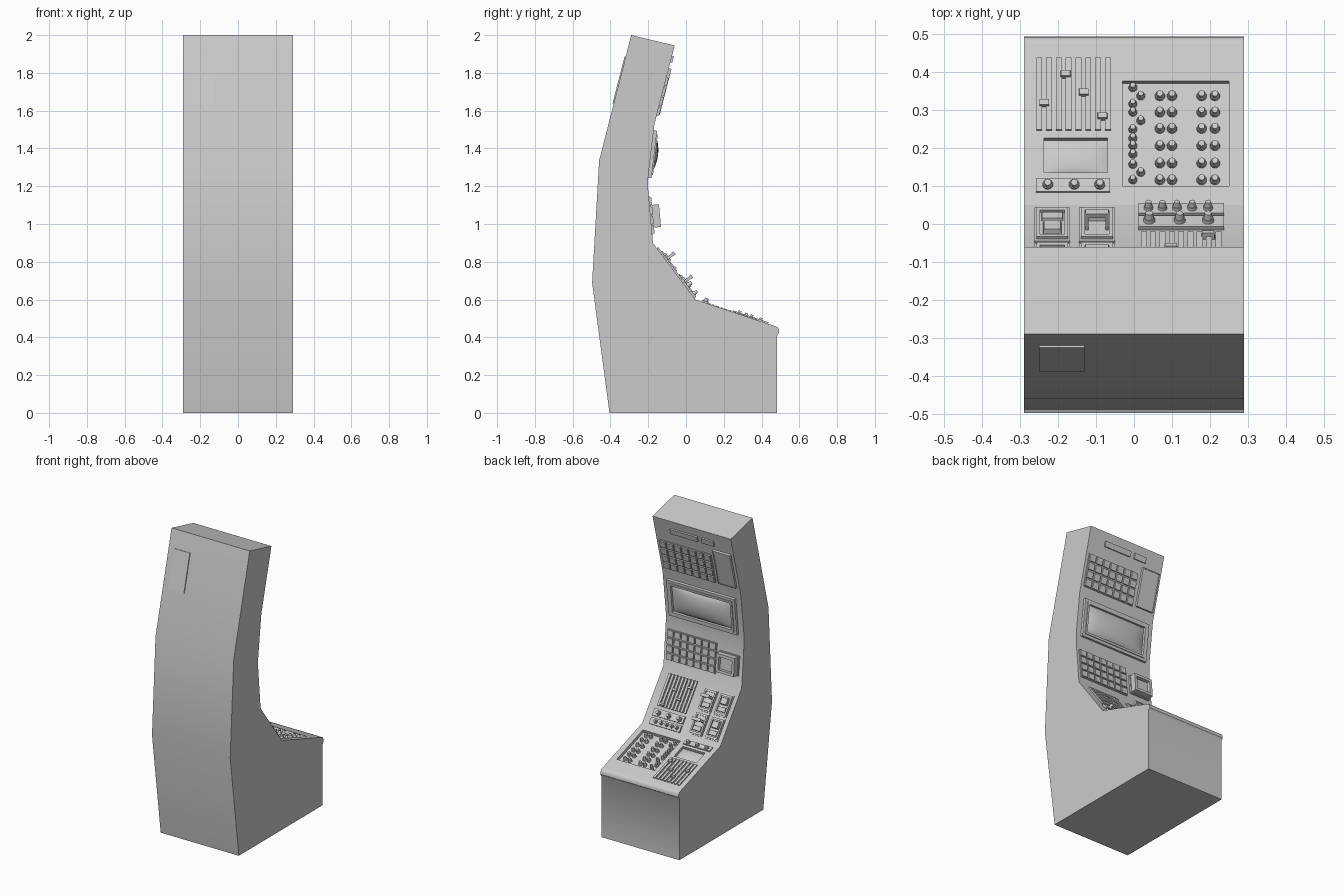
import bpy, bmesh
from mathutils import Vector, Matrix

if "Cube" in bpy.data.objects:
    bpy.data.objects.remove(bpy.data.objects["Cube"])

# Side profile (y, z), extruded across the cabinet width
LIP, DESK, BEND, LOW, MID, UP, TOP = ((.47, .46), (.05, .60), (-.175, .90), (-.20, 1.18),
                                      (-.20, 1.25), (-.167, 1.53), (-.06, 1.945))
PROFILE = [(-.405, 0), (.483, 0), (.483, .41), (.493, .425), (.492, .442), (.483, .455),
           LIP, DESK, BEND, LOW, MID, UP, TOP, (-.29, 2.0), (-.46, 1.335), (-.497, .69)]
W = .29


class Panel:
    """Places points on a sloped panel: x, world y or z along it, height above it."""
    def __init__(self, a, b, axis):
        self.a, self.d, self.axis = Vector(a), Vector(b) - Vector(a), axis
        n = Vector((-self.d[1], self.d[0])).normalized()
        self.n = Vector((0, n[0], n[1]))

    def at(self, x, t, h=0):
        p = self.a + self.d * ((t - self.a[self.axis]) / self.d[self.axis])
        return Vector((x, p[0], p[1])) + self.n * h


class Part:
    """Collects boxes, knobs and domes of one part into a mesh."""
    def __init__(self, name, panel):
        self.name, self.p, self.bm = name, panel, bmesh.new()

    def box(self, x0, x1, t0, t1, h, h0=-.004, inset=0):
        i = inset
        lo = [(x0, t0), (x1, t0), (x1, t1), (x0, t1)]
        hi = [(x0 + i, t0 + i), (x1 - i, t0 + i), (x1 - i, t1 - i), (x0 + i, t1 - i)]
        a = [self.bm.verts.new(self.p.at(x, t, h0)) for x, t in lo]
        b = [self.bm.verts.new(self.p.at(x, t, h)) for x, t in hi]
        self.bm.faces.new(a)
        self.bm.faces.new(b)
        for k in range(4):
            j = (k + 1) % 4
            self.bm.faces.new((a[k], a[j], b[j], b[k]))

    def ring(self, x0, x1, t0, t1, w, h, h0=-.004):
        self.box(x0, x1, t0, t0 + w, h, h0)
        self.box(x0, x1, t1 - w, t1, h, h0)
        self.box(x0, x0 + w, t0 + w, t1 - w, h, h0)
        self.box(x1 - w, x1, t0 + w, t1 - w, h, h0)

    def knob(self, x, t, r, h, h0=0):
        rot = self.p.n.to_track_quat('Z', 'Y').to_matrix().to_4x4()
        for r1, r2, a, b in ((r, r * .9, 0, .45), (r * .75, r * .6, .4, 1)):
            m = Matrix.Translation(self.p.at(x, t, h0 + h * (a + b) / 2)) @ rot
            bmesh.ops.create_cone(self.bm, cap_ends=True, segments=14, radius1=r1,
                                  radius2=r2, depth=h * (b - a), matrix=m)

    def dome(self, x0, x1, t0, t1, h0, bulge, n=12):
        g = [[self.bm.verts.new(self.p.at(
            x0 + (x1 - x0) * i / n, t0 + (t1 - t0) * j / n,
            h0 + bulge * ((1 - (2 * i / n - 1) ** 2) * (1 - (2 * j / n - 1) ** 2)) ** .6))
            for j in range(n + 1)] for i in range(n + 1)]
        for i in range(n):
            for j in range(n):
                f = self.bm.faces.new((g[i][j], g[i + 1][j], g[i + 1][j + 1], g[i][j + 1]))
                f.normal_update()
                if f.normal.dot(self.p.n) < 0:
                    f.normal_flip()

    def finish(self, smooth=False, fix=True):
        if fix:
            bmesh.ops.recalc_face_normals(self.bm, faces=self.bm.faces)
        me = bpy.data.meshes.new(self.name)
        self.bm.to_mesh(me)
        self.bm.free()
        ob = bpy.data.objects.new(self.name, me)
        bpy.context.collection.objects.link(ob)
        if smooth:
            bpy.context.view_layer.objects.active = ob
            bpy.ops.object.select_all(action='DESELECT')
            ob.select_set(True)
            bpy.ops.object.shade_smooth_by_angle(angle=.6)
        return ob


desk = Panel(DESK, LIP, 0)
slope = Panel(BEND, DESK, 1)
lower = Panel(LOW, BEND, 1)
middle = Panel(UP, MID, 1)
upper = Panel(TOP, UP, 1)
rear = Panel((-.46, 1.335), (-.29, 2.0), 1)

# Cabinet body
body = Part("cabinet_body", desk)
f = body.bm.faces.new([body.bm.verts.new((-W, y, z)) for y, z in PROFILE])
ext = bmesh.ops.extrude_face_region(body.bm, geom=[f])['geom']
bmesh.ops.translate(body.bm, vec=(2 * W, 0, 0),
                    verts=[v for v in ext if isinstance(v, bmesh.types.BMVert)])
cabinet = body.finish(smooth=True)

# Sunken tray and display well in the desk
cut = Part("recess_cutter", desk)
cut.box(-.03, .25, .10, .376, .05, -.02)
cut.box(-.237, -.07, .135, .226, .05, -.02)
cutter = cut.finish()
cutter.hide_render = True
cutter.hide_set(True)
mod = cabinet.modifiers.new("recesses", 'BOOLEAN')
mod.operation, mod.solver, mod.object = 'DIFFERENCE', 'EXACT', cutter
bpy.context.view_layer.objects.active = cabinet
bpy.ops.object.modifier_apply(modifier="recesses")
bpy.data.objects.remove(cutter)

# Knobs in the desk tray
p = Part("tray_knobs", desk)
for y in (.343, .300, .257, .212, .166, .122):
    for x in (.068, .100, .178, .213):
        p.knob(x, y, .0135, .024, -.02)
for k, y in enumerate((.365, .343, .322, .300, .278, .255, .232, .212, .19, .163, .142, .122)):
    p.knob(.018 if k in (1, 4, 10) else -.003, y, .0115, .024, -.02)
p.finish(smooth=True)

# Desk display and its knob strip
p = Part("desk_display", desk)
p.dome(-.237, -.07, .135, .226, -.018, .012)
p.finish(smooth=True, fix=False)
p = Part("desk_knob_strip", desk)
p.box(-.258, -.063, .083, .118, .008)
for x in (-.227, -.157, -.09):
    p.knob(x, .102, .015, .022, .004)
p.finish(smooth=True)

# Desk fader strips with handles
p = Part("desk_faders", desk)
for k in range(8):
    x = -.257 + k * .0258
    p.box(x, x + .0155, .246, .435, .008)
for x, y in ((-.236, .316), (-.18, .392), (-.132, .344), (-.083, .281)):
    p.box(x - .014, x + .014, y - .009, y + .009, .018, inset=.002)
p.finish()

# Sloped panel: two knob plates and a fader bank
p = Part("slope_knob_plates", slope)
p.box(.012, .237, .606, .640, .012)
p.box(.012, .237, .650, .688, .012)
for x in (.038, .075, .113, .153, .195):
    p.knob(x, .624, .013, .026, .008)
for x in (.04, .12, .195):
    p.knob(x, .668, .016, .03, .008)
p.finish(smooth=True)
p = Part("slope_faders", slope)
for k in range(9):
    x = .018 + k * .0245
    p.box(x, x + .016, .703, .872, .009)
for x, z in ((.195, .715), (.146, .80), (.097, .76), (.048, .83)):
    p.box(x - .018, x + .018, z - .007, z + .007, .02, inset=.002)
p.finish()

# Sloped panel: four switch boxes, alternating rocker and lever bar
p = Part("switch_boxes", slope)
for x in (-.215, -.0975):
    for z in (.616, .739):
        p.box(x - .047, x + .047, z, z + .116, .006)
        p.ring(x - .042, x + .042, z + .006, z + .110, .010, .014)
        p.box(x - .030, x + .030, z + .020, z + .048, .014, inset=.003)
        if x < -.2:
            p.box(x - .026, x + .026, z + .056, z + .096, .022, inset=.004)
        else:
            for s in (-.026, .026):
                p.box(x + s - .004, x + s + .004, z + .066, z + .078, .052)
            p.box(x - .030, x + .030, z + .064, z + .080, .060, .048)
p.finish()


# Key grids on the upright panels
def keypad(name, panel, x0, x1, z0, z1, cols=7, rows=4):
    q = Part(name, panel)
    q.box(x0, x1, z0, z1, .005)
    a, b, g = (x1 - x0) / cols, (z1 - z0) / rows, .003
    for i in range(cols):
        for j in range(rows):
            q.box(x0 + i * a + g, x0 + (i + 1) * a - g,
                  z0 + j * b + g, z0 + (j + 1) * b - g, .013, inset=.002)
    q.finish()


keypad("lower_keypad", lower, -.095, .272, .945, 1.145)
keypad("upper_keypad", upper, -.115, .27, 1.572, 1.78)

# Small boxed monitor beside the lower keys
p = Part("small_monitor", lower)
p.box(-.265, -.12, .975, 1.105, .012)
p.ring(-.260, -.125, .980, 1.10, .018, .05)
p.box(-.25, -.135, .99, 1.09, .028)
p.finish()

# Main screen: frame and bulging glass
p = Part("screen_frame", middle)
p.ring(-.25, .255, 1.245, 1.495, .024, .018)
p.ring(-.232, .237, 1.263, 1.477, .014, .024)
p.finish()
p = Part("screen_glass", middle)
p.dome(-.222, .227, 1.273, 1.467, .006, .032)
p.finish(smooth=True, fix=False)

# Top panel: blank plate and two slot bars
p = Part("upper_plate", upper)
p.box(-.27, -.14, 1.58, 1.825, .012)
p.ring(-.27, -.14, 1.58, 1.825, .006, .015)
p.finish()
p = Part("upper_slot_bars", upper)
p.box(-.035, .167, 1.855, 1.89, .010)
p.box(-.155, -.065, 1.855, 1.89, .010)
p.finish()

# Rear access plate
p = Part("rear_plate", rear)
p.box(-.25, -.13, 1.637, 1.885, .006)
p.finish()
